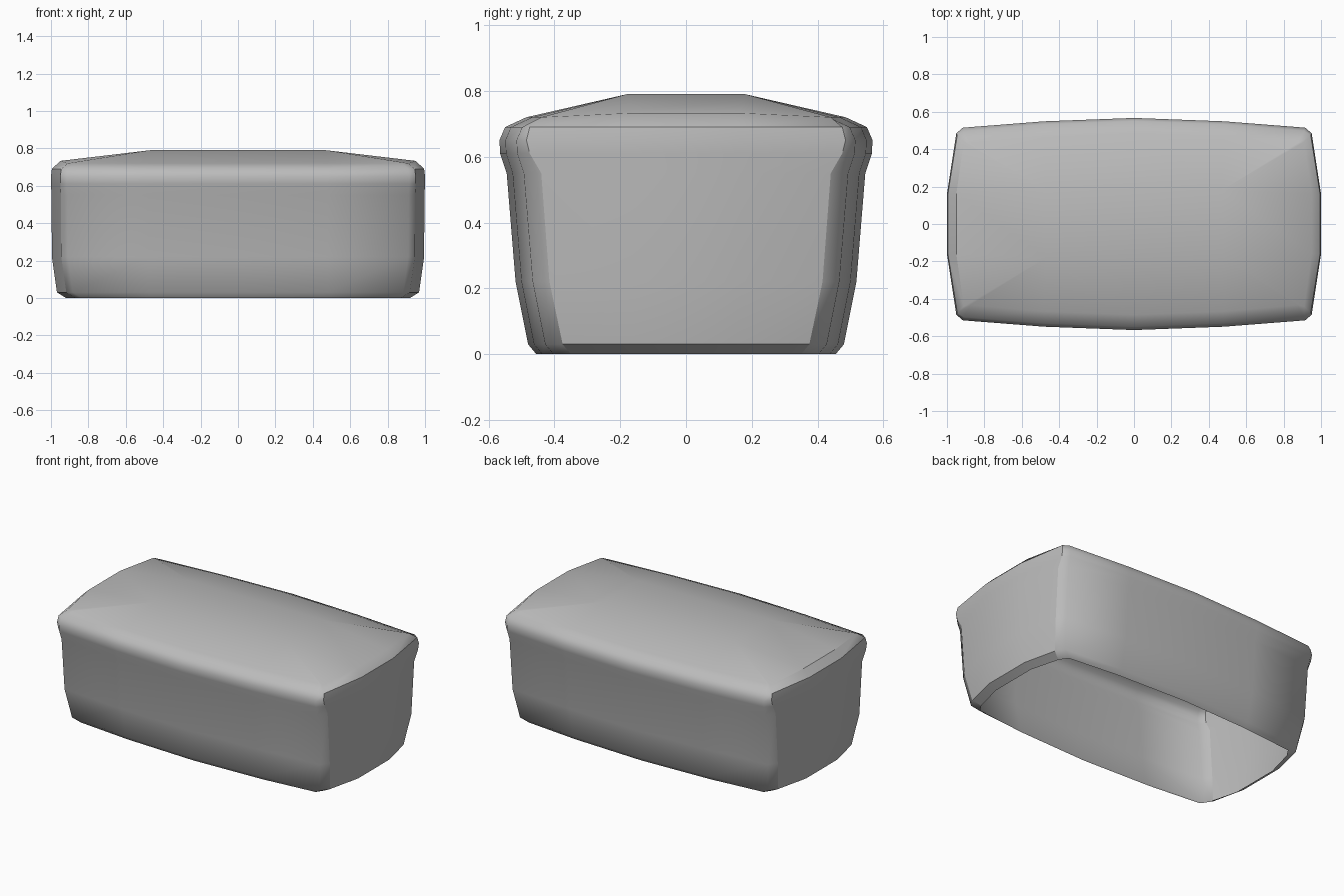
import bpy
import bmesh

cube = bpy.data.objects.get("Cube")
if cube:
    bpy.data.objects.remove(cube, do_unlink=True)

# One plain grey for the whole shell
grey = bpy.data.materials.new("plain grey")
grey.use_nodes = True
COLOUR = (0.5, 0.5, 0.5, 1)
grey.diffuse_color = COLOUR
grey.node_tree.nodes["Principled BSDF"].inputs["Base Color"].default_value = COLOUR

# Wall levels: height, half depth, half length, corner depth
LEVELS = [
    (0.0, 0.455, 0.92, 0.35),
    (0.03, 0.48, 0.968, 0.375),
    (0.22, 0.518, 0.995, 0.415),
    (0.55, 0.545, 0.997, 0.44),
    (0.61, 0.565, 1.0, 0.475),
    (0.65, 0.567, 1.0, 0.485),
    (0.69, 0.55, 0.995, 0.475),
    (0.72, 0.485, 0.96, 0.44),
]
CORNERS = {1, 7, 10, 16}


def outline(z, depth, length, corner):
    """Bowed rectangle with small rounded corners, counter-clockwise."""
    crown = z > 0.7
    end_x = length - 0.01 if crown else length
    end_z = z + 0.013 if crown else z
    quarter = [(end_x, 0.16, end_z), (length - 0.05, corner, z),
               (length - 0.085, depth - 0.052, z), (0.48, depth - 0.018, z)]
    half = quarter + [(0, depth, z)] + [(-x, y, h) for x, y, h in reversed(quarter)]
    return half + [(-x, -y, h) for x, y, h in half]


bm = bmesh.new()
rings = [[bm.verts.new(p) for p in outline(*level)] for level in LEVELS]
count = len(rings[0])

# Side walls, open underneath
for low, high in zip(rings, rings[1:]):
    for i in range(count):
        j = (i + 1) % count
        bm.faces.new((low[i], low[j], high[j], high[i]))

# Raised crown: a flat panel joined to the top of the walls
panel = [bm.verts.new((sx * 0.47, sy * 0.18, 0.79))
         for sx, sy in ((1, 1), (-1, 1), (-1, -1), (1, -1))]
bm.faces.new(panel)
owner = [0] * 5 + [1] * 4 + [2] * 5 + [3] * 4
for i in range(count):
    j = (i + 1) % count
    a, b = panel[owner[i]], panel[owner[j]]
    corners = [rings[-1][i], rings[-1][j], b]
    bm.faces.new(corners if a == b else corners + [a])

for face in bm.faces:
    face.smooth = True


def crease(a, b):
    edge = bm.edges.get((a, b))
    if edge:
        edge.smooth = False


# Creases around the two end faces
for i in CORNERS:
    for low, high in zip(rings[:-2], rings[1:-1]):
        crease(low[i], high[i])
for level in (1, 6, 7):
    ends = (7, 8, 9) if level == 7 else (7, 8, 9, 16, 17, 0)
    for i in ends:
        crease(rings[level][i], rings[level][(i + 1) % count])

mesh = bpy.data.meshes.new("shell")
bm.to_mesh(mesh)
bm.free()
mesh.materials.append(grey)
shell = bpy.data.objects.new("shell", mesh)
bpy.context.collection.objects.link(shell)
